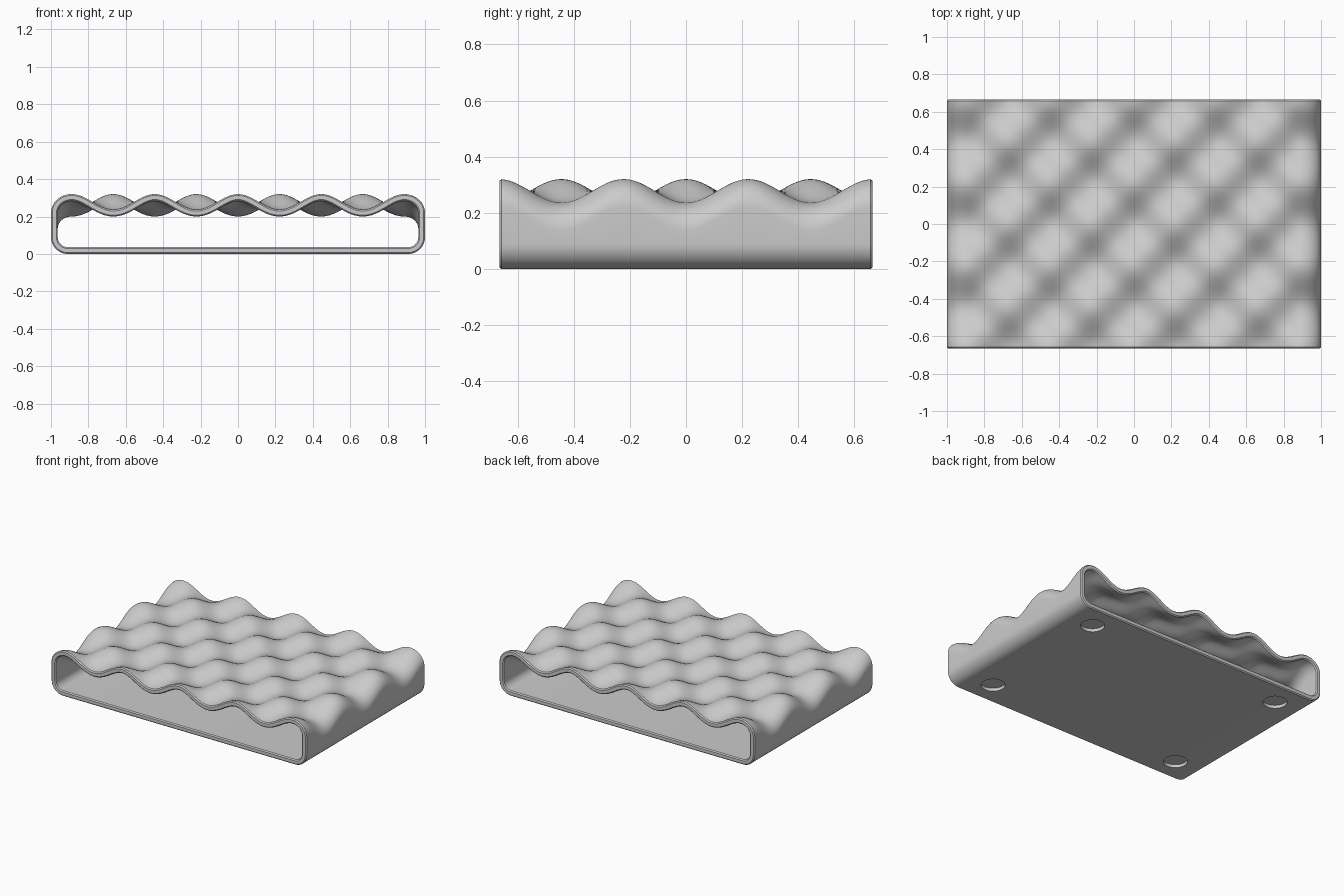
import bpy, bmesh
from math import sin, cos, pi
from mathutils import Vector

if "Cube" in bpy.data.objects:
    bpy.data.objects.remove(bpy.data.objects["Cube"])

HALF_Y, WALL, CH = 0.665, 0.036, 0.007
PITCH = 4 / 9                 # wave period in x and y
MID, AMP = 0.278, 0.042       # wave height of the top sheet
X_TOP, H_TOP, R_BOT = 2 * PITCH, 0.1, 0.09


def wave(x, y):
    k = 2 * pi / PITCH
    return MID - AMP * cos(k * x) * cos(k * y)


def outline(y):
    """Outer cross-section at y, counter-clockwise seen from the front."""
    half = []                 # right half, bottom to top
    for i in range(11):       # lower corner
        a = i / 10 * pi / 2
        half.append(Vector((1 - R_BOT + R_BOT * sin(a), R_BOT - R_BOT * cos(a))))
    z = wave(X_TOP, y)
    for i in range(15):       # upper corner, follows the wave
        a = i / 14 * pi / 2
        half.append(Vector((X_TOP + (1 - X_TOP) * cos(a), z - H_TOP + H_TOP * sin(a))))
    n = 96
    top = [Vector((x, wave(x, y))) for x in
           (X_TOP * (1 - 2 * i / n) for i in range(1, n))]
    left = [Vector((-p.x, p.y)) for p in reversed(half)]
    return half + top + left


def ring(y, inset):
    pts = outline(y)
    out = []
    for i, p in enumerate(pts):
        a = (p - pts[i - 1]).normalized()
        b = (pts[(i + 1) % len(pts)] - p).normalized()
        normal = Vector((-(a + b).y, (a + b).x)).normalized()
        q = p + normal * inset / max(normal.dot(Vector((-a.y, a.x))), 0.5)
        out.append((q.x, y, q.y))
    return out


# Wavy sleeve: outer skin, chamfered rim, inner skin, chamfered rim
steps = 72
ys = [(HALF_Y - CH) * (2 * i / steps - 1) for i in range(steps + 1)]
path = [(y, 0) for y in ys]
path += [(HALF_Y, CH), (HALF_Y, WALL - CH)]
path += [(y, WALL) for y in reversed(ys)]
path += [(-HALF_Y, WALL - CH), (-HALF_Y, CH)]

bm = bmesh.new()
rings = [[bm.verts.new(c) for c in ring(y, d)] for y, d in path]
for j, r in enumerate(rings):
    s = rings[(j + 1) % len(rings)]
    for i in range(len(r)):
        k = (i + 1) % len(r)
        bm.faces.new((r[i], r[k], s[k], s[i]))
bmesh.ops.recalc_face_normals(bm, faces=bm.faces)
mesh = bpy.data.meshes.new("wavy_tray")
bm.to_mesh(mesh)
bm.free()
tray = bpy.data.objects.new("wavy_tray", mesh)
bpy.context.collection.objects.link(tray)

# Round foot recesses in the underside
bm = bmesh.new()
for sx in (-1, 1):
    for sy in (-1, 1):
        made = bmesh.ops.create_cone(bm, cap_ends=True, segments=48,
                                     radius1=0.077, radius2=0.077, depth=0.05)
        bmesh.ops.translate(bm, verts=made["verts"], vec=(sx * 0.76, sy * 0.495, -0.003))
cut_mesh = bpy.data.meshes.new("foot_recess_cutter")
bm.to_mesh(cut_mesh)
bm.free()
cutter = bpy.data.objects.new("foot_recess_cutter", cut_mesh)
bpy.context.collection.objects.link(cutter)
cutter.hide_render = True

mod = tray.modifiers.new("foot_recesses", 'BOOLEAN')
mod.operation = 'DIFFERENCE'
mod.solver = 'EXACT'
mod.object = cutter
bpy.ops.object.select_all(action='DESELECT')
bpy.context.view_layer.objects.active = tray
tray.select_set(True)
bpy.ops.object.modifier_apply(modifier=mod.name)
bpy.data.objects.remove(cutter)
bpy.ops.object.shade_smooth_by_angle(angle=pi / 6)
